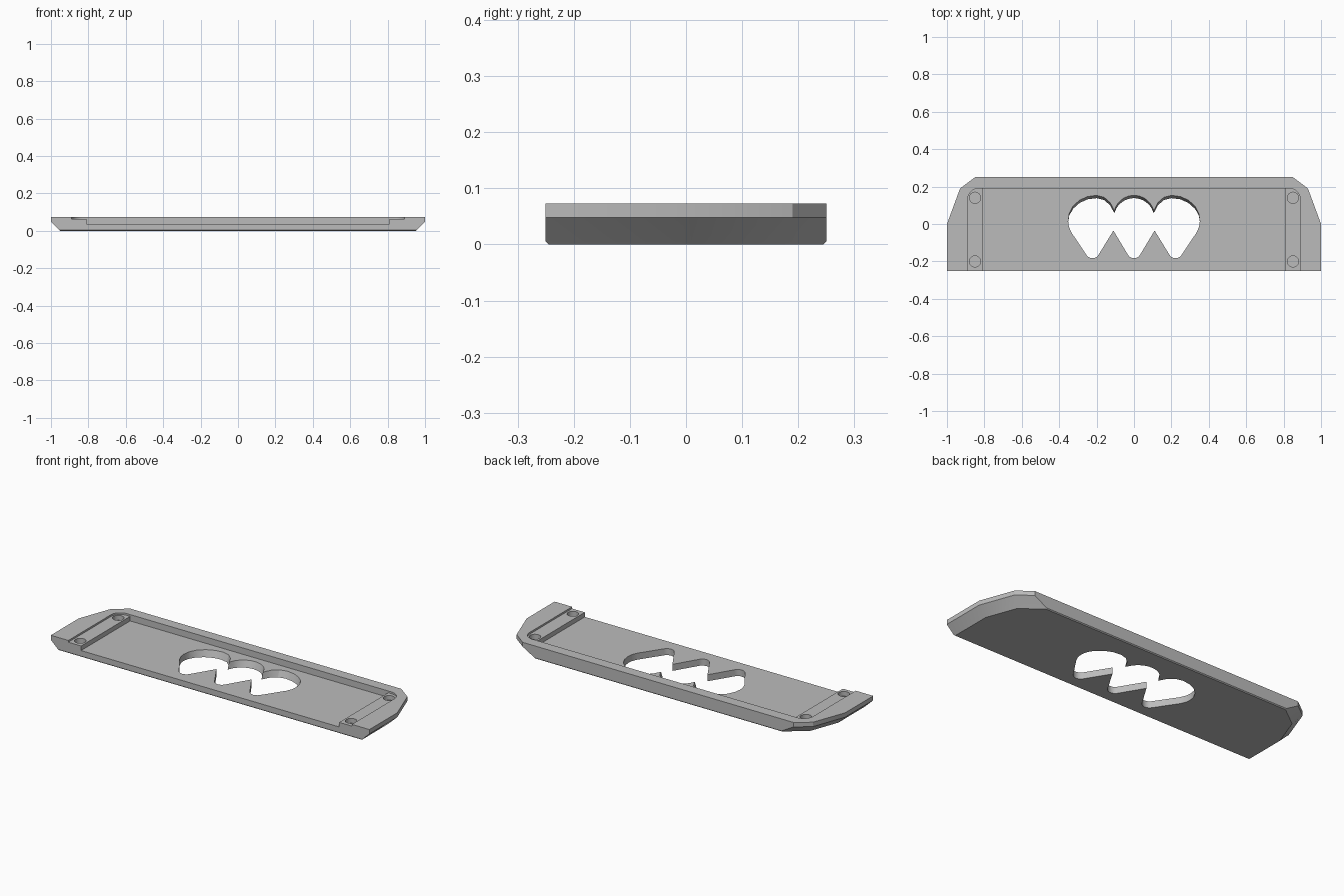
import bpy, bmesh, math
from mathutils import Vector, Matrix

if "Cube" in bpy.data.objects:
    bpy.data.objects.remove(bpy.data.objects["Cube"])

grey = bpy.data.materials.new("light_grey")
grey.use_nodes = True
grey.diffuse_color = (0.5, 0.5, 0.5, 1)
grey.node_tree.nodes["Principled BSDF"].inputs["Base Color"].default_value = (0.5, 0.5, 0.5, 1)


def loft(name, rings):
    """Solid through equal-length rings of 3D points, bottom to top."""
    bm = bmesh.new()
    loops = [[bm.verts.new(p) for p in ring] for ring in rings]
    n = len(loops[0])
    for a, b in zip(loops, loops[1:]):
        for i in range(n):
            j = (i + 1) % n
            bm.faces.new((a[i], a[j], b[j], b[i]))
    bm.faces.new(loops[0][::-1])
    bm.faces.new(loops[-1])
    bmesh.ops.recalc_face_normals(bm, faces=bm.faces[:])
    mesh = bpy.data.meshes.new(name)
    bm.to_mesh(mesh)
    bm.free()
    ob = bpy.data.objects.new(name, mesh)
    mesh.materials.append(grey)
    bpy.context.collection.objects.link(ob)
    return ob


def prism(name, pts, z0, z1):
    return loft(name, [[(x, y, z) for x, y in pts] for z in (z0, z1)])


def mirrored(half):
    """Close a right-hand half outline, front to back, with its mirror."""
    return half + [(-x, y) for x, y in reversed(half)]


def arc(cx, cy, r, start, end, steps):
    angles = [math.radians(start + (end - start) * i / steps) for i in range(steps + 1)]
    return [(cx + r * math.cos(a), cy + r * math.sin(a)) for a in angles]


# Plate outline, with the end edges moved inwards for the sloped underside
ends = [Vector(p) for p in ((1, -.25), (1, 0), (.93, .19), (.85, .25))]


def outline(inset, half_depth, z):
    lines = [(Vector((0, -1)), half_depth)]
    for a, b in zip(ends, ends[1:]):
        normal = Vector((b.y - a.y, a.x - b.x)).normalized()
        lines.append((normal, normal.dot(a) - inset))
    lines.append((Vector((0, 1)), half_depth))
    half = []
    for (n1, d1), (n2, d2) in zip(lines, lines[1:]):
        p = Matrix((n1, n2)).inverted() @ Vector((d1, d2))
        half.append((p.x, p.y))
    return [(x, y, z) for x, y in mirrored(half)]


plate = loft("plate", [outline(.05, .245, 0), outline(.045, .25, .005),
                       outline(0, .25, .048), outline(0, .25, .073)])

# Recesses open to the front: shallow ledge and deeper tray
ledge = mirrored([(.89, -.3)] + arc(.83, .13, .06, 0, 90, 10))
cutters = [prism("ledge_cutter", ledge, .063, .1),
           prism("tray_cutter", mirrored([(.81, -.3), (.81, .19)]), .037, .11)]

# Blind round sockets on the ledges
for side in (-1, 1):
    for y in (-.2, .14):
        cutters.append(prism("socket_cutter", arc(side * .85, y, .03, 0, 345, 23), .037, .12))

# Window of three joined lobes with rounded points; upper wall leans inwards
lower = (arc(0, -.145, .038, -90, -28, 5) + [(.11, -.035)]
         + arc(.222, -.145, .038, -152, -30, 10))
upper = [(.335, -.045), (.348, -.015), (.352, .015), (.346, .057), (.326, .096),
         (.29, .128), (.247, .147), (.2, .153), (.16, .143), (.128, .115), (.106, .072)]
upper += arc(0, .045, .108, 20, 90, 8)
half = [(x, y, 0) for x, y in lower] + [(x, y, min(1, max(0, y / .08))) for x, y in upper]
full = half + [(-x, y, w) for x, y, w in reversed(half[1:-1])]
cutters.append(loft("window_cutter", [
    [(x, y - .4 * w * (.037 - z), z) for x, y, w in full] for z in (-.02, .05)]))

for cutter in cutters:
    cutter.hide_render = True
    mod = plate.modifiers.new(cutter.name, 'BOOLEAN')
    mod.operation = 'DIFFERENCE'
    mod.solver = 'EXACT'
    mod.object = cutter

# Bake the cuts and drop the helpers
bpy.context.view_layer.update()
graph = bpy.context.evaluated_depsgraph_get()
baked = bpy.data.meshes.new_from_object(plate.evaluated_get(graph))
plate.modifiers.clear()
plate.data = baked
for cutter in cutters:
    bpy.data.objects.remove(cutter)

bpy.context.view_layer.objects.active = plate
plate.select_set(True)
bpy.ops.object.shade_smooth_by_angle(angle=math.radians(25))
